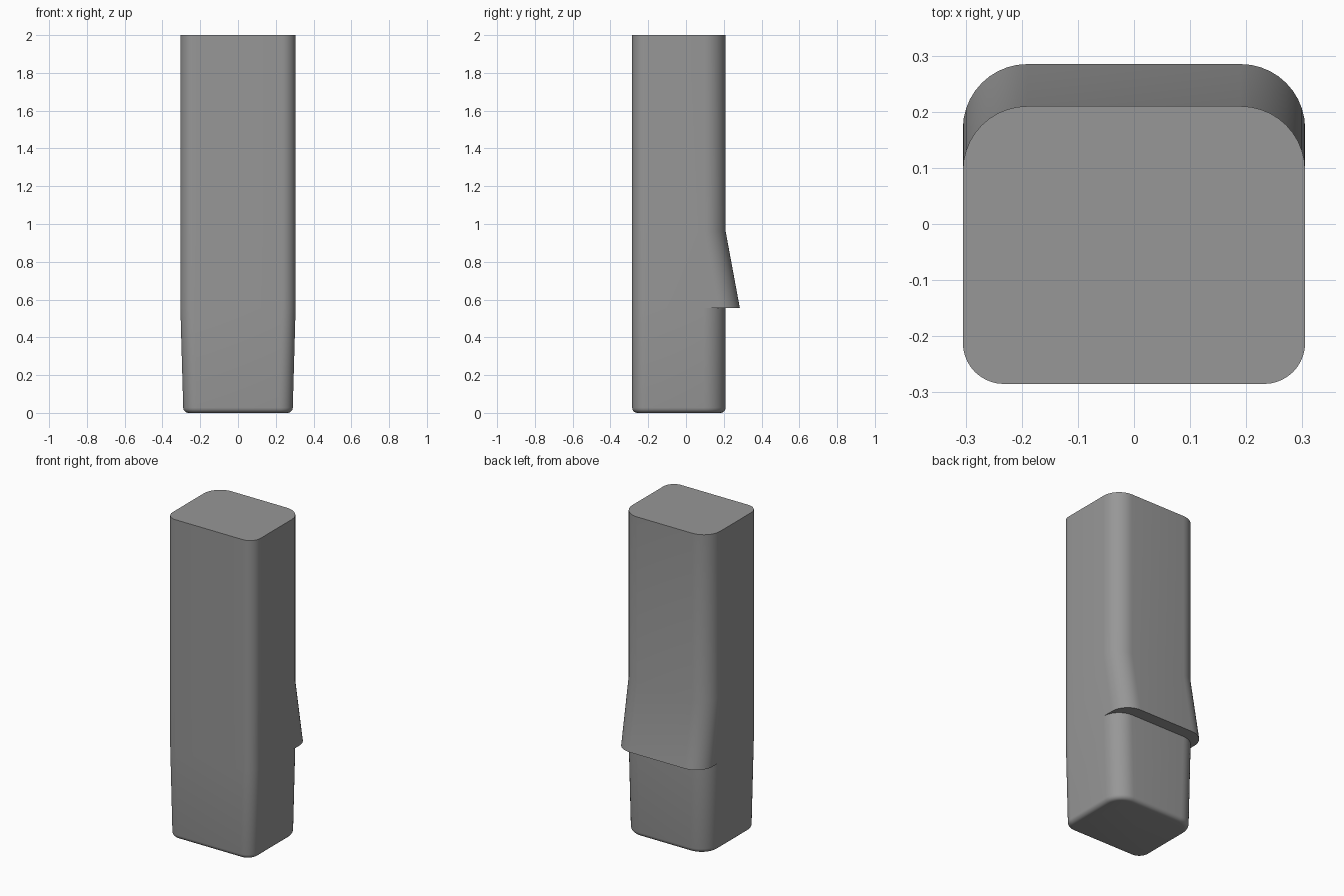
import bpy
import bmesh
import math

if "Cube" in bpy.data.objects:
    bpy.data.objects.remove(bpy.data.objects["Cube"])

FRONT, BACK, LEDGE = -0.285, 0.21, 0.285
R_FRONT, R_BACK = 0.073, 0.115
STEPS = 10


def ring(half, front, back, r_front, r_back, seam):
    """Half outline from front centre side to back, mirrored to a closed loop."""
    side = []
    for i in range(STEPS + 1):
        a = math.radians(-90 + 90 * i / STEPS)
        side.append((half - r_front + r_front * math.cos(a),
                     front + r_front + r_front * math.sin(a)))
    side.append((half, seam))
    for i in range(STEPS + 1):
        a = math.radians(90 * i / STEPS)
        side.append((half - r_back + r_back * math.cos(a),
                     back - r_back + r_back * math.sin(a)))
    return side + [(-x, y) for x, y in reversed(side)]


# Sections from bottom to top: (z, half width, back, inset)
sections = []
fillet = 0.028
for i in range(6):
    a = math.radians(90 * i / 5)
    sections.append((fillet * (1 - math.sin(a)) if i < 5 else 0,
                     0.29, BACK, fillet * (1 - math.cos(a))))
sections.reverse()
sections += [
    (0.555, 0.305, BACK, 0),     # top of the tapered plug
    (0.555, 0.305, LEDGE, 0),    # overhanging lip
    (0.96, 0.305, BACK, 0),      # lip blends into the body
    (2.0, 0.305, BACK, 0),
]

bm = bmesh.new()
rings = []
for z, half, back, inset in sections:
    pts = ring(half - inset, FRONT + inset, back - inset,
               R_FRONT - inset, R_BACK - inset, BACK - R_BACK)
    rings.append([bm.verts.new((x, y, z)) for x, y in pts])

for low, high in zip(rings, rings[1:]):
    n = len(low)
    for i in range(n):
        j = (i + 1) % n
        bm.faces.new((low[i], low[j], high[j], high[i]))
bm.faces.new(list(reversed(rings[0])))
bm.faces.new(rings[-1])
bmesh.ops.remove_doubles(bm, verts=bm.verts[:], dist=0.0001)
bmesh.ops.recalc_face_normals(bm, faces=bm.faces[:])

mesh = bpy.data.meshes.new("stepped_block")
bm.to_mesh(mesh)
bm.free()
block = bpy.data.objects.new("stepped_block", mesh)
bpy.context.collection.objects.link(block)

# Plain grey
grey = bpy.data.materials.new("plain_grey")
grey.diffuse_color = (0.31, 0.31, 0.31, 1)
grey.use_nodes = True
grey.node_tree.nodes["Principled BSDF"].inputs["Base Color"].default_value = grey.diffuse_color
mesh.materials.append(grey)

bpy.context.view_layer.objects.active = block
block.select_set(True)
bpy.ops.object.shade_smooth_by_angle(angle=math.radians(30))
